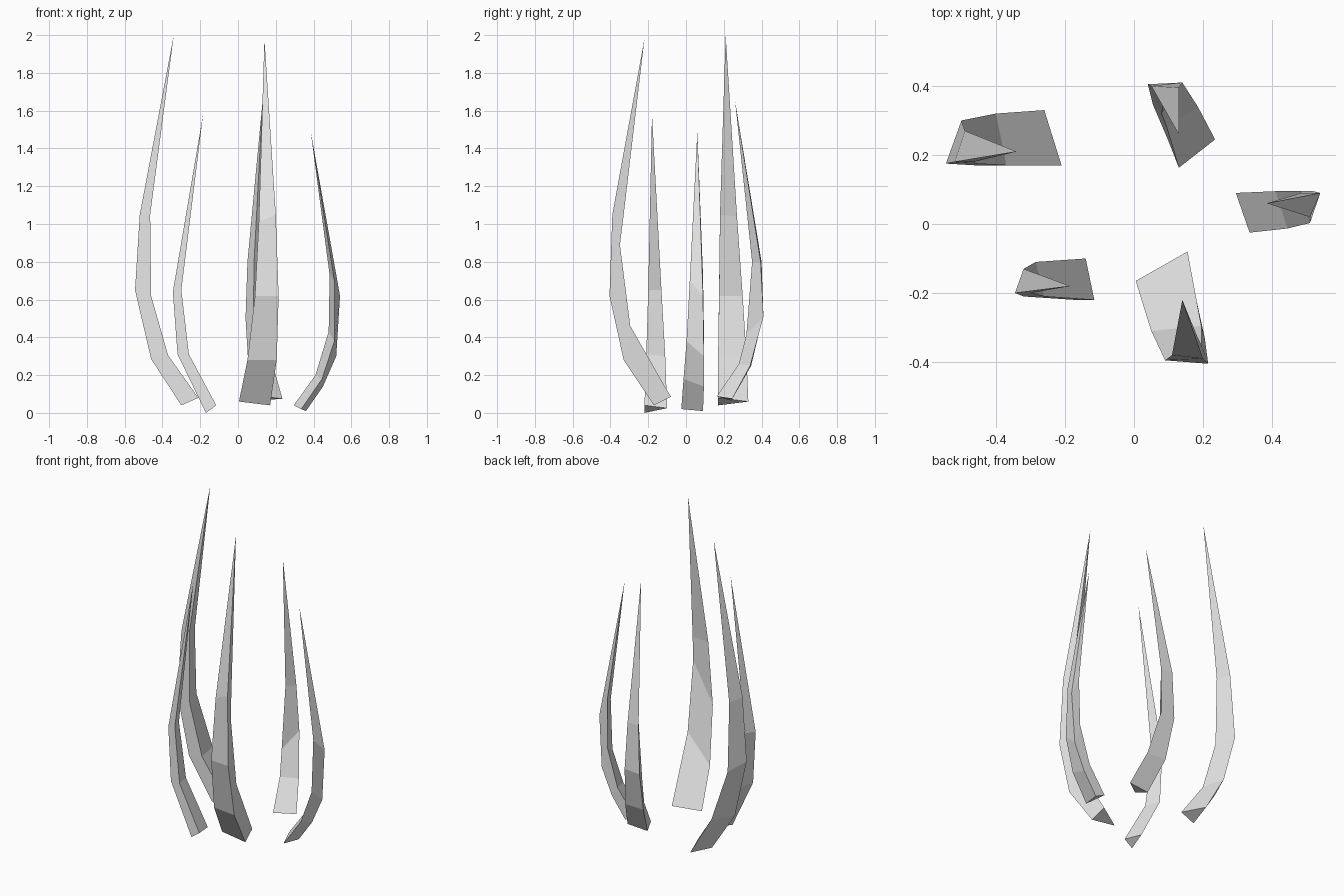
import bpy
import bmesh

default_cube = bpy.data.objects.get("Cube")
if default_cube:
    bpy.data.objects.remove(default_cube, do_unlink=True)

# One plain grey for every spike
grey = bpy.data.materials.new("plain_grey")
grey.use_nodes = True
grey.diffuse_color = (0.8, 0.8, 0.8, 1)
shader = next(node for node in grey.node_tree.nodes if node.type == "BSDF_PRINCIPLED")
shader.inputs["Base Color"].default_value = grey.diffuse_color


def build_spike(name, outer, inner, side, tip):
    """Loft a three-sided curved spike along three edge rails up to a point."""
    bm = bmesh.new()
    rings = [[bm.verts.new(point) for point in ring] for ring in zip(outer, inner, side)]
    tip_vert = bm.verts.new(tip)
    corners = ((0, 1), (1, 2), (2, 0))

    # Flat base, lofted walls, then the pointed end
    bm.faces.new(rings[0])
    for lower, upper in zip(rings, rings[1:]):
        for a, b in corners:
            bm.faces.new((lower[a], lower[b], upper[b], upper[a]))
    for a, b in corners:
        bm.faces.new((rings[-1][a], rings[-1][b], tip_vert))
    bmesh.ops.recalc_face_normals(bm, faces=bm.faces)

    mesh = bpy.data.meshes.new(name)
    bm.to_mesh(mesh)
    bm.free()
    mesh.materials.append(grey)
    spike = bpy.data.objects.new(name, mesh)
    bpy.context.scene.collection.objects.link(spike)
    return spike


# Tall spike at the back on the -x side
build_spike(
    "tall_right_spike",
    outer=[(-.3, .17, .04), (-.46, .17, .285), (-.545, .175, .65), (-.52, .18, 1.05)],
    inner=[(-.21, .17, .08), (-.37, .17, .305), (-.46, .175, .62), (-.465, .18, 1.05)],
    side=[(-.26, .33, .06), (-.4, .32, .3), (-.5, .3, .62), (-.49, .27, 1.04)],
    tip=(-.34, .21, 2),
)

# Short spike at the front on the -x side
build_spike(
    "short_right_spike",
    outer=[(-.17, -.22, 0), (-.32, -.21, .31), (-.345, -.2, .64)],
    inner=[(-.115, -.22, .04), (-.26, -.21, .31), (-.3, -.2, .65)],
    side=[(-.14, -.1, .025), (-.285, -.11, .3), (-.32, -.13, .65)],
    tip=(-.185, -.18, 1.58),
)

# Tall spike at the front
build_spike(
    "tall_front_spike",
    outer=[(.17, -.17, .04), (.205, -.33, .28), (.215, -.405, .62), (.2, -.39, 1.05)],
    inner=[(.155, -.08, .085), (.195, -.295, .46), (.195, -.35, .89), (.185, -.33, 1.05)],
    side=[(.005, -.165, .06), (.05, -.31, .28), (.09, -.395, .62), (.11, -.38, 1.01)],
    tip=(.14, -.22, 1.98),
)

# Short spike on the +x side
build_spike(
    "short_left_spike",
    outer=[(.36, .09, .01), (.45, .095, .14), (.52, .095, .3), (.54, .09, .62)],
    inner=[(.295, .09, .04), (.41, .095, .2), (.48, .095, .43), (.485, .09, .73)],
    side=[(.335, -.025, .02), (.445, -.013, .18), (.51, .003, .38), (.51, .02, .7)],
    tip=(.385, .06, 1.49),
)

# Medium spike at the back
build_spike(
    "medium_back_spike",
    outer=[(.1, .24, .065), (.055, .345, .25), (.04, .405, .5), (.05, .4, .8)],
    inner=[(.13, .163, .087), (.095, .28, .26), (.08, .32, .415), (.085, .35, .8)],
    side=[(.235, .245, .075), (.185, .34, .25), (.14, .41, .51), (.13, .395, .8)],
    tip=(.13, .26, 1.65),
)
